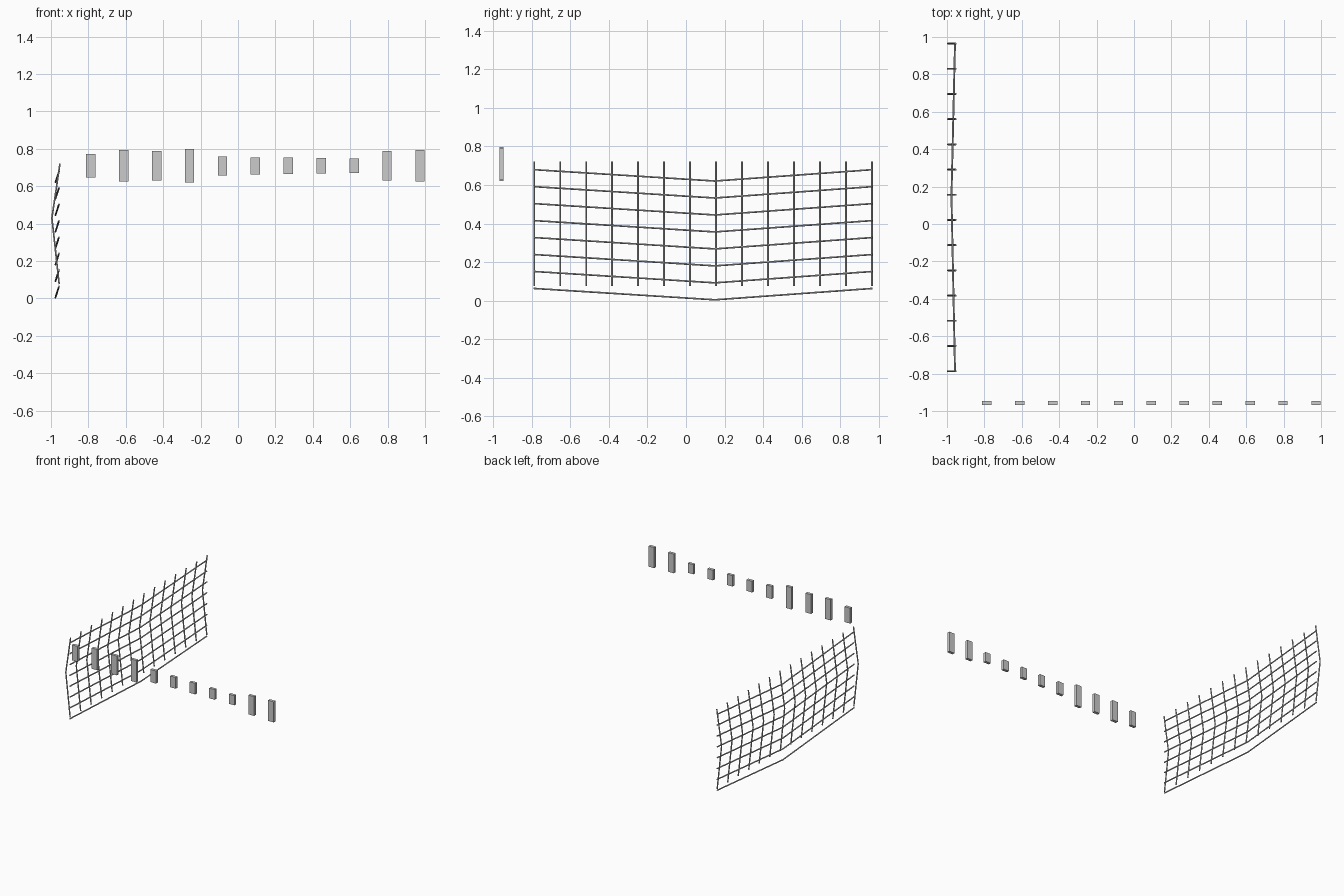
import bpy

if "Cube" in bpy.data.objects:
    bpy.data.objects.remove(bpy.data.objects["Cube"])


def wire(name, points, radius=0.005):
    """Thin bent rod along a polyline."""
    cu = bpy.data.curves.new(name, 'CURVE')
    cu.dimensions = '3D'
    cu.bevel_depth = radius
    cu.bevel_resolution = 1
    cu.use_fill_caps = True
    sp = cu.splines.new('POLY')
    sp.points.add(len(points) - 1)
    for p, co in zip(sp.points, points):
        p.co = (*co, 1)
    sp.use_smooth = False
    ob = bpy.data.objects.new(name, cu)
    bpy.context.collection.objects.link(ob)
    return ob


def block(name, center, size):
    bpy.ops.mesh.primitive_cube_add(size=1, location=center)
    ob = bpy.context.object
    ob.name = name
    ob.scale = size
    bpy.ops.object.transform_apply(location=False, rotation=False, scale=True)
    return ob


Y0, Y1 = -0.787, 0.965

# Upright wires of the mesh panel, bowed outwards at mid height
for i in range(14):
    y = Y0 + (Y1 - Y0) * i / 13
    wire(f"upright_wire_{i + 1}",
         [(-0.956, y, 0.076), (-0.995, y, 0.43), (-0.952, y, 0.721)])

# Cross wires, sagging towards the middle
for i in range(8):
    z = 0.005 + 0.088 * i
    wire(f"cross_wire_{i + 1}",
         [(-0.957, Y0 - 0.003, z + 0.059), (-0.976, 0.15, z), (-0.957, Y1 + 0.003, z + 0.059)])

# Row of floating blocks of varied height
heights = [0.125, 0.168, 0.156, 0.178, 0.102, 0.091, 0.089, 0.082, 0.078, 0.156, 0.167]
for i, h in enumerate(heights):
    block(f"block_{i + 1}", (-0.787 + 0.176 * i, -0.957, 0.709), (0.05, 0.023, h))
